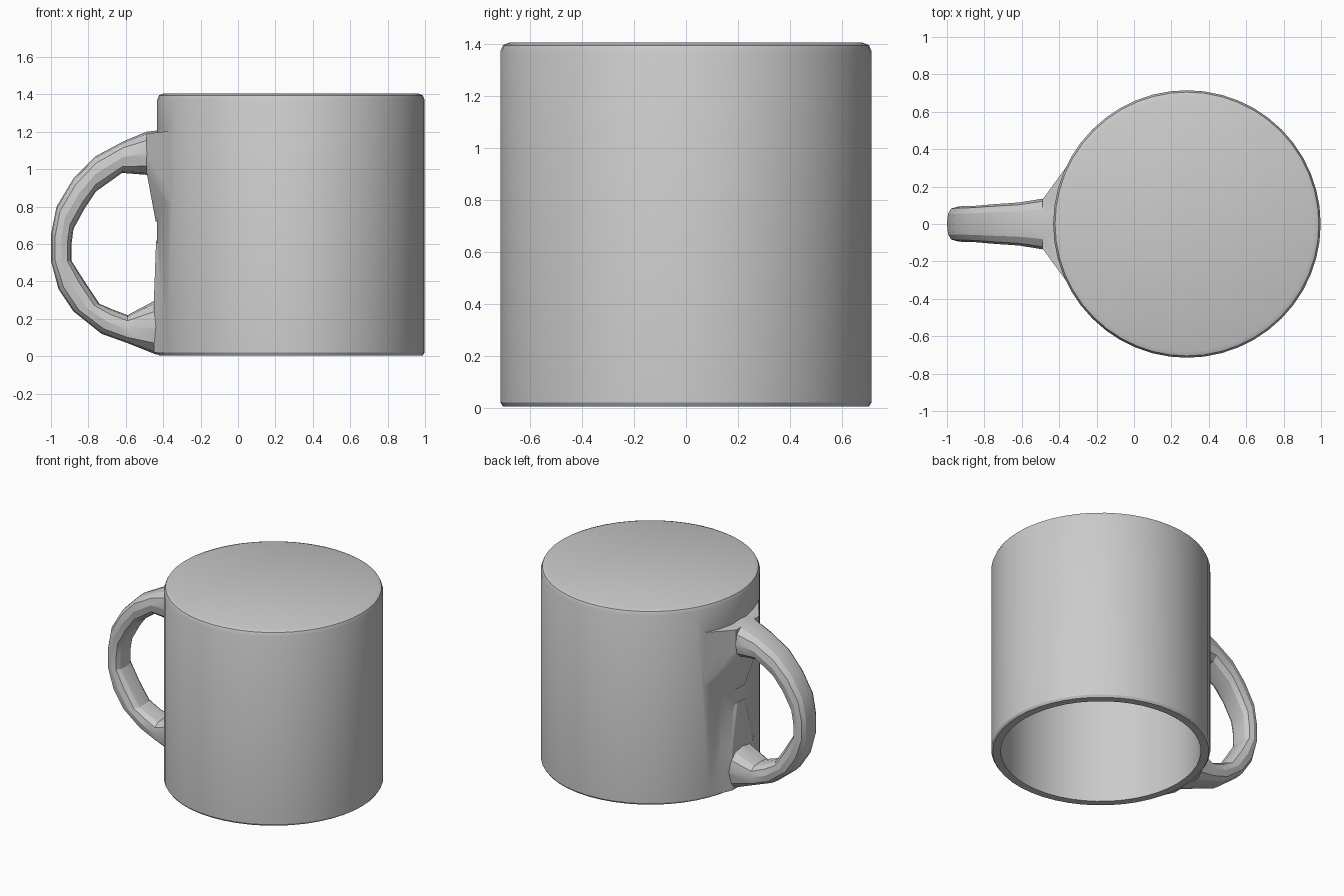
import bpy, bmesh
from math import sin, cos, pi
from mathutils import Vector

if "Cube" in bpy.data.objects:
    bpy.data.objects.remove(bpy.data.objects["Cube"])

CX, R, WALL, H = 0.283, 0.715, 0.062, 1.405


def make(name, bm):
    bmesh.ops.recalc_face_normals(bm, faces=bm.faces)
    me = bpy.data.meshes.new(name)
    bm.to_mesh(me)
    bm.free()
    ob = bpy.data.objects.new(name, me)
    bpy.context.collection.objects.link(ob)
    return ob


def loft(name, rings):
    bm = bmesh.new()
    rows = [[bm.verts.new(p) for p in ring] for ring in rings]
    n = len(rows[0])
    for a, b in zip(rows, rows[1:]):
        for i in range(n):
            j = (i + 1) % n
            bm.faces.new((a[i], a[j], b[j], b[i]))
    bm.faces.new(rows[0])
    bm.faces.new(rows[-1])
    return make(name, bm)


def turned(name, profile, n=48):
    return loft(name, [[(CX + r * cos(2 * pi * i / n), r * sin(2 * pi * i / n), z)
                        for i in range(n)] for r, z in profile])


def hull(name, half):
    # half-points are mirrored in y
    bm = bmesh.new()
    for x, y, z in half:
        for s in (1, -1):
            bm.verts.new((x, s * y, z))
    bmesh.ops.convex_hull(bm, input=bm.verts)
    return make(name, bm)


def boolean(target, tool, op):
    m = target.modifiers.new(op, 'BOOLEAN')
    m.operation, m.object, m.solver = op, tool, 'EXACT'
    bpy.context.view_layer.objects.active = target
    bpy.ops.object.modifier_apply(modifier=m.name)
    bpy.data.objects.remove(tool)


# Upside-down cup, solid first
cup = turned("mug", [(R - 0.01, 0.005), (R, 0.02), (R, H - 0.035),
                     (R - 0.01, H - 0.01), (R - 0.035, H)])

# Flares where the handle meets the wall
upper = hull("upper_flare", [(-0.49, 0.13, 1.19), (-0.49, 0.13, 0.99), (-0.44, 0.04, 0.72),
                             (-0.315, 0.37, 1.21), (-0.315, 0.37, 0.75)])
lower = hull("lower_flare", [(-0.45, 0.12, 0.02), (-0.45, 0.12, 0.29), (-0.438, 0.04, 0.62),
                             (-0.315, 0.37, 0.01), (-0.315, 0.34, 0.4)])

# Handle: outer (x, z), inner (x, z), half width
stations = [
    ((-0.40, 1.21), (-0.40, 0.95), 0.15),
    ((-0.49, 1.20), (-0.49, 0.97), 0.135),
    ((-0.61, 1.15), (-0.62, 0.98), 0.115),
    ((-0.76, 1.07), (-0.76, 0.88), 0.105),
    ((-0.88, 0.95), (-0.82, 0.79), 0.097),
    ((-0.97, 0.80), (-0.88, 0.68), 0.095),
    ((-1.00, 0.65), (-0.89, 0.60), 0.092),
    ((-1.00, 0.51), (-0.89, 0.51), 0.092),
    ((-0.96, 0.36), (-0.82, 0.40), 0.095),
    ((-0.88, 0.24), (-0.74, 0.28), 0.097),
    ((-0.73, 0.12), (-0.67, 0.25), 0.10),
    ((-0.59, 0.07), (-0.59, 0.22), 0.115),
    ((-0.44, 0.01), (-0.44, 0.30), 0.14),
    ((-0.39, 0.01), (-0.39, 0.33), 0.15),
]
rings = []
for o, i, w in stations:
    o, i = Vector((o[0], 0, o[1])), Vector((i[0], 0, i[1]))
    mid, half = (o + i) / 2, (o - i) / 2
    ring = []
    for k in range(12):
        c, s = cos(pi * k / 6), sin(pi * k / 6)
        # slightly squared oval section
        f = lambda v: (abs(v) ** 0.75) * (1 if v >= 0 else -1)
        ring.append(mid + half * f(c) + Vector((0, w * f(s), 0)))
    rings.append(ring)
handle = loft("handle", rings)

for part in (upper, lower, handle):
    boolean(cup, part, 'UNION')

# Hollow inside, open at the bottom
ri = R - WALL
cavity = turned("cavity", [(ri, -0.1), (ri, H - 0.1), (ri - 0.03, H - 0.065)])
boolean(cup, cavity, 'DIFFERENCE')

bpy.ops.object.select_all(action='DESELECT')
cup.select_set(True)
bpy.context.view_layer.objects.active = cup
bpy.ops.object.shade_smooth_by_angle(angle=0.4)
